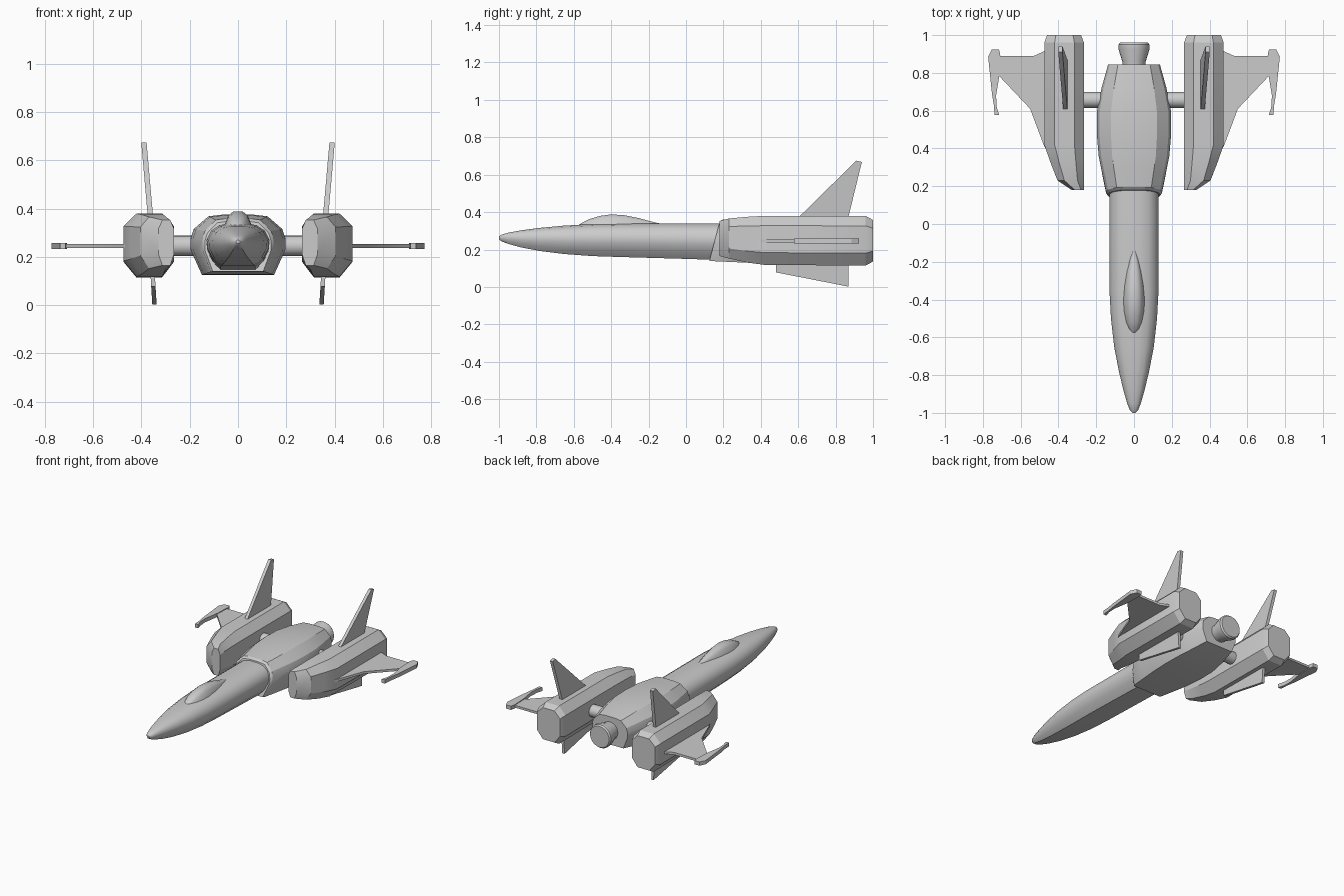
import bpy, bmesh, math
from mathutils import Vector

cube = bpy.data.objects.get("Cube")
if cube:
    bpy.data.objects.remove(cube)

grey = bpy.data.materials.new("hull_grey")
grey.use_nodes = True
colour = (0.6, 0.6, 0.6, 1)
grey.diffuse_color = colour
grey.node_tree.nodes["Principled BSDF"].inputs["Base Color"].default_value = colour


def loft(name, rings, angle=30):
    """Skin a list of equal-length rings and cap both ends."""
    bm = bmesh.new()
    rows = [[bm.verts.new(p) for p in ring] for ring in rings]
    n = len(rows[0])
    for a, b in zip(rows, rows[1:]):
        for i in range(n):
            j = (i + 1) % n
            bm.faces.new((a[i], a[j], b[j], b[i]))
    bm.faces.new(rows[0])
    bm.faces.new(rows[-1])
    bmesh.ops.recalc_face_normals(bm, faces=bm.faces)
    mesh = bpy.data.meshes.new(name)
    bm.to_mesh(mesh)
    bm.free()
    mesh.materials.append(grey)
    obj = bpy.data.objects.new(name, mesh)
    bpy.context.collection.objects.link(obj)
    bpy.ops.object.select_all(action='DESELECT')
    obj.select_set(True)
    bpy.context.view_layer.objects.active = obj
    bpy.ops.object.shade_smooth_by_angle(angle=math.radians(angle))
    return obj


def section(y, width, bottom, top, half, slant=0):
    """Mirror a normalised half profile into a ring across the body."""
    pts = half + [(-x, t) for x, t in reversed(half)]
    return [(x * width, y + slant * t, bottom + (top - bottom) * t) for x, t in pts]


def lathe(name, axis, centre, stations, n=20):
    """Round part along the x or y axis from (position, radius) stations."""
    rings = []
    for pos, r in stations:
        ring = []
        for k in range(n):
            a = math.tau * k / n
            u, v = r * math.cos(a), r * math.sin(a)
            ring.append(Vector((pos, u, v) if axis == 'x' else (u, pos, v)) + Vector(centre))
        rings.append(ring)
    return loft(name, rings, 35)


# Forward fuselage: y, half width, bottom, top
nose_half = [(.55, 0), (.82, .2), (.97, .42), (1, .62), (.85, .83), (.6, .95), (.25, 1)]
nose = [(-1, .008, .255, .27), (-.985, .022, .243, .28), (-.95, .036, .23, .29),
        (-.88, .056, .211, .303), (-.78, .08, .192, .316), (-.65, .105, .176, .328),
        (-.5, .122, .165, .336), (-.35, .13, .16, .34), (0, .131, .15, .34), (.3, .131, .14, .34)]
loft("forward_fuselage", [section(*s, nose_half) for s in nose], 40)

# Canopy: teardrop with a narrow rounded ridge
canopy_half = [(1, 0), (.85, .4), (.6, .8), (.3, .97)]
canopy = [(-.585, .01, .29, .325), (-.56, .04, .285, .343), (-.52, .058, .28, .364),
          (-.46, .068, .28, .383), (-.4, .07, .28, .391), (-.33, .065, .28, .387),
          (-.25, .052, .285, .37), (-.19, .036, .29, .353), (-.13, .015, .3, .338)]
loft("canopy", [section(*s, canopy_half) for s in canopy], 45)

# Rear fuselage: faceted barrel with a slanted front lip
barrel_half = [(.76, 0), (1, .42), (1, .6), (.93, .76), (.62, .97), (.3, 1)]
barrel = [(.125, .137, .14, .348, .055), (.14, .148, .138, .36, .055),
          (.25, .168, .133, .367, .03), (.36, .187, .128, .373), (.48, .197, .126, .376),
          (.6, .195, .126, .374), (.72, .172, .134, .364), (.845, .137, .15, .345)]
loft("rear_fuselage", [section(*s[:4], barrel_half, *s[4:]) for s in barrel], 25)

# Central engine nozzle
lathe("engine_nozzle", 'y', (0, 0, .247),
      [(.8, .062), (.86, .062), (.925, .082), (.95, .082), (.96, .074)])


def nacelle_ring(y, inner, outer, bottom, top):
    """Eight-sided box section with cut corners."""
    w, h = outer - inner, top - bottom
    a, b = inner + .24 * w, outer - .26 * w
    low, high = bottom + .25 * h, top - .2 * h
    return [(a, y, bottom), (b, y, bottom), (outer, y, low), (outer, y, high),
            (b, y, top), (a, y, top), (inner, y, high), (inner, y, low)]


def plate(name, outline, offset):
    """Flat plate: outline pushed both ways by the offset vector."""
    d = Vector(offset)
    return loft(name, [[Vector(p) - d for p in outline], [Vector(p) + d for p in outline]])


nacelle = [(.18, .265, .33, .165, .353), (.23, .265, .405, .152, .366),
           (.33, .265, .444, .13, .375), (.42, .265, .475, .118, .38),
           (.96, .265, .475, .114, .38), (1, .28, .46, .136, .358)]
wing = [(.46, .39), (.475, .41), (.55, .61), (.72, .79), (.72, .89), (.53, .89),
        (.475, .915), (.46, .915)]
tip = [(.714, .577), (.738, .577), (.742, .63), (.752, .69), (.772, .885), (.752, .925),
       (.715, .925), (.708, .895), (.712, .79), (.73, .68), (.727, .62)]
upper_fin = [(.6, .365), (.61, .38), (.91, .675), (.94, .668), (.87, .38), (.868, .365)]
lower_fin = [(.48, .14), (.48, .078), (.868, .002), (.868, .14)]

# Side pods with wings, tip booms and fins, repeated on each side
for side, s in (("left", 1), ("right", -1)):
    rings = [[(s * x, y, z) for x, y, z in nacelle_ring(*r)] for r in nacelle]
    loft(side + "_nacelle", rings, 25)
    lathe(side + "_pylon", 'x', (0, .657, .246), [(s * .1, .042), (s * .3, .042)])
    plate(side + "_wing", [(s * x, y, .245) for x, y in wing], (0, 0, .008))
    plate(side + "_wing_tip", [(s * x, y, .245) for x, y in tip], (0, 0, .013))
    # upper fins lean outward, lower fins lean inward
    plate(side + "_upper_fin",
          [(s * (.364 + .088 * (z - .38)), y, z) for y, z in upper_fin], (.011, 0, 0))
    plate(side + "_lower_fin",
          [(s * (.346 + .06 * z), y, z) for y, z in lower_fin], (.009, 0, 0))
